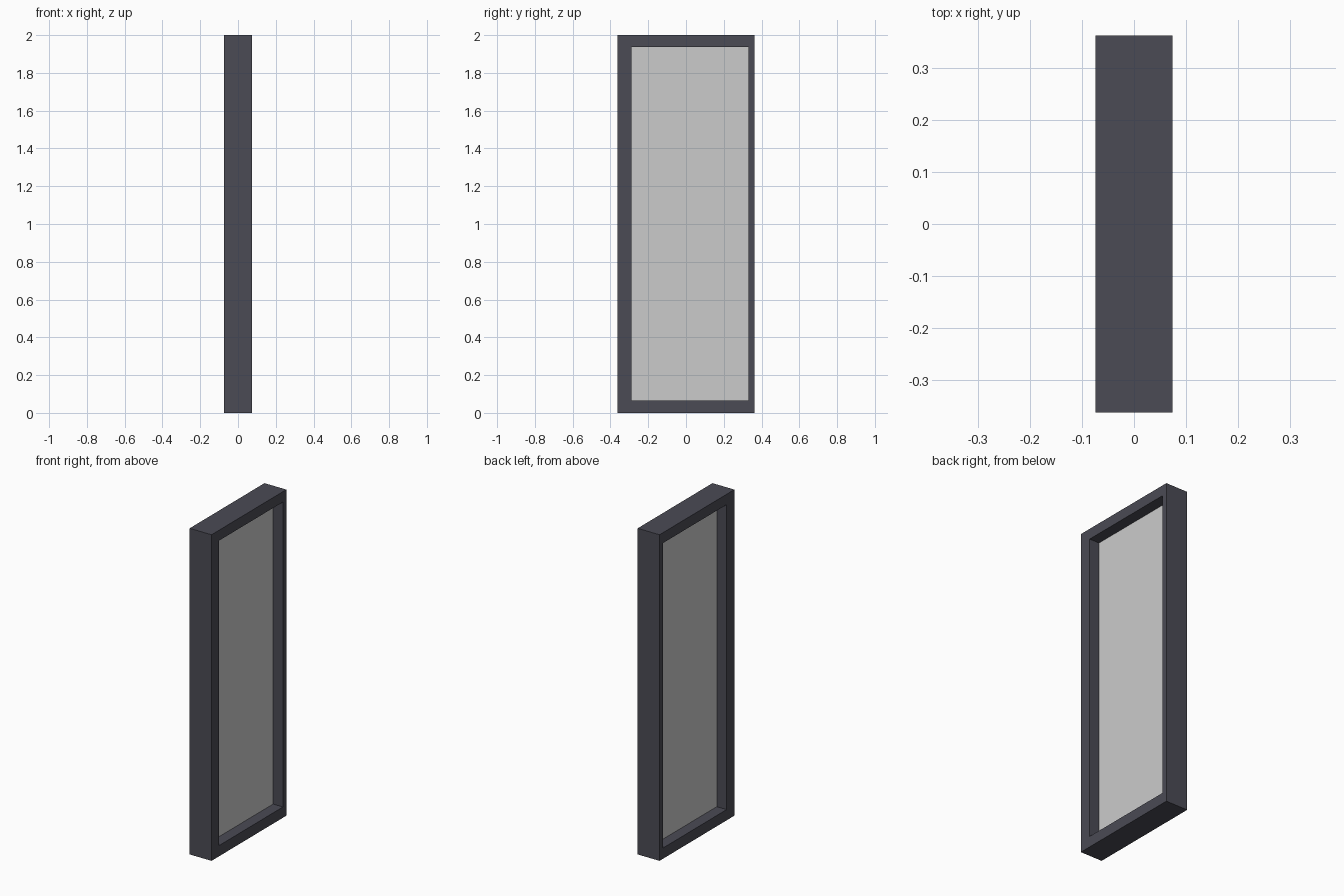
import bpy, bmesh

if "Cube" in bpy.data.objects:
    bpy.data.objects.remove(bpy.data.objects["Cube"])

DEPTH = 0.074            # half thickness of the frame along x
OUTER = (-0.3625, 0.3625, 0.0, 2.0)      # y min, y max, z min, z max
INNER = (-0.288, 0.33, 0.066, 1.936)
PANE = 0.007             # half thickness of the pane


def material(name, color):
    mat = bpy.data.materials.new(name)
    mat.diffuse_color = color
    mat.use_nodes = True
    mat.node_tree.nodes["Principled BSDF"].inputs["Base Color"].default_value = mat.diffuse_color
    return mat


def make_object(name, bm, mat=None):
    bmesh.ops.recalc_face_normals(bm, faces=bm.faces)
    mesh = bpy.data.meshes.new(name)
    bm.to_mesh(mesh)
    bm.free()
    obj = bpy.data.objects.new(name, mesh)
    bpy.context.collection.objects.link(obj)
    if mat:
        mesh.materials.append(mat)
    return obj


def loop(bm, x, rect):
    y0, y1, z0, z1 = rect
    return [bm.verts.new((x, y, z)) for y, z in ((y0, z0), (y1, z0), (y1, z1), (y0, z1))]


def bridge(bm, a, b):
    for i in range(4):
        j = (i + 1) % 4
        bm.faces.new((a[i], a[j], b[j], b[i]))


# Frame: four rectangular loops bridged into a closed ring
bm = bmesh.new()
loops = [loop(bm, x, rect) for x, rect in
         ((DEPTH, OUTER), (DEPTH, INNER), (-DEPTH, INNER), (-DEPTH, OUTER))]
for k in range(4):
    bridge(bm, loops[k], loops[(k + 1) % 4])
make_object("window_frame", bm, material("dark_frame", (0.07, 0.07, 0.09, 1)))

# Pane: thin slab filling the opening at mid depth
bm = bmesh.new()
front, back = loop(bm, PANE, INNER), loop(bm, -PANE, INNER)
bridge(bm, front, back)
bm.faces.new(front)
bm.faces.new(back)
make_object("window_pane", bm)
